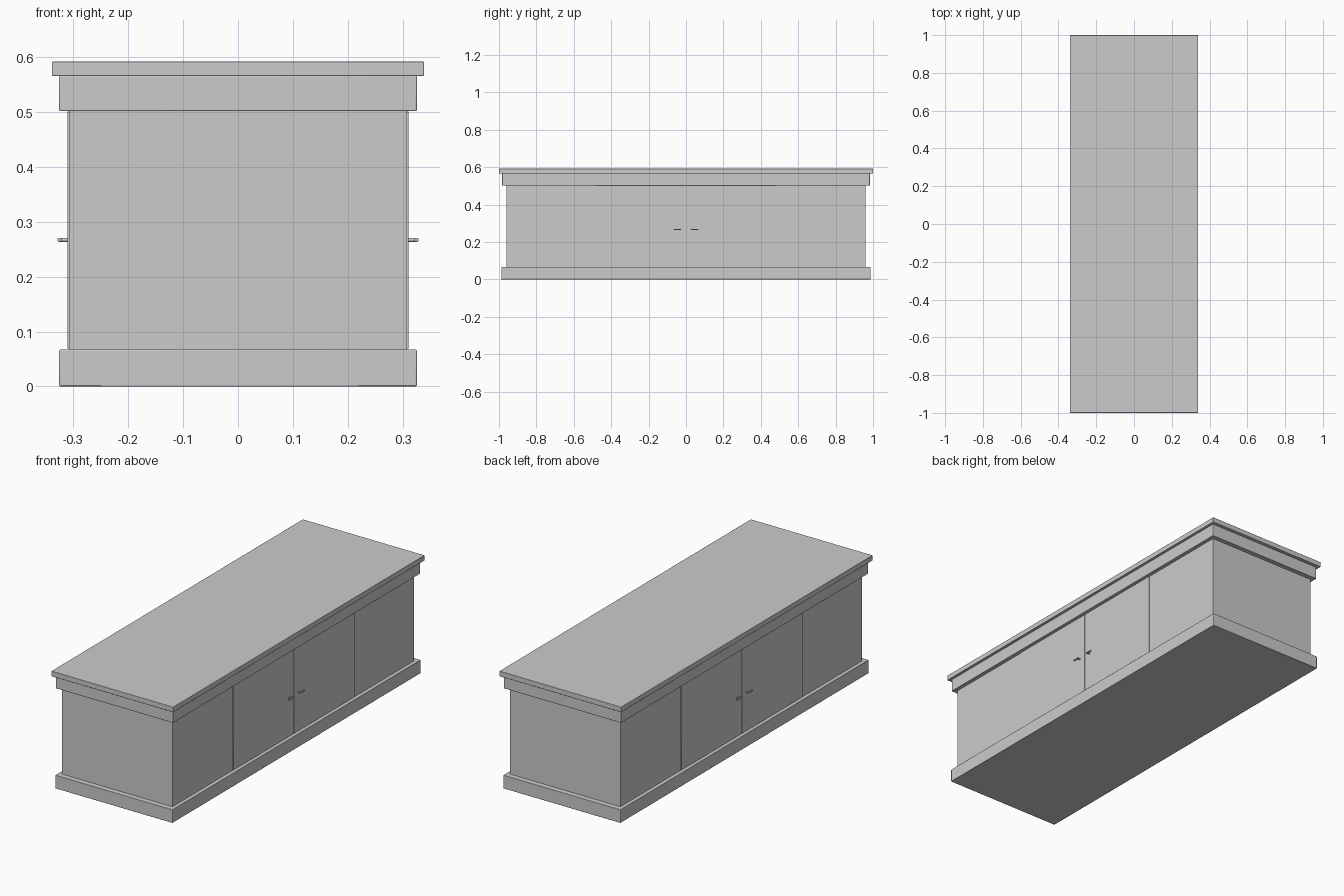
import bpy, bmesh
from mathutils import Matrix, Vector

if "Cube" in bpy.data.objects:
    bpy.data.objects.remove(bpy.data.objects["Cube"])


def finish(obj, bevel, mirror):
    # Doors and handles repeat on both long sides and both halves
    if mirror:
        m = obj.modifiers.new("mirror", 'MIRROR')
        m.use_axis = (True, True, False)
        m.use_mirror_merge = False
    if bevel:
        b = obj.modifiers.new("bevel", 'BEVEL')
        b.width = bevel
        b.segments = 2
        b.limit_method = 'ANGLE'
    bpy.ops.object.select_all(action='DESELECT')
    obj.select_set(True)
    bpy.context.view_layer.objects.active = obj
    bpy.ops.object.shade_smooth_by_angle()


def new_object(name, bm, bevel=0.0, mirror=False):
    mesh = bpy.data.meshes.new(name)
    bm.to_mesh(mesh)
    bm.free()
    obj = bpy.data.objects.new(name, mesh)
    bpy.context.collection.objects.link(obj)
    finish(obj, bevel, mirror)
    return obj


def box(name, lo, hi, bevel=0.0, mirror=False):
    lo, hi = Vector(lo), Vector(hi)
    bm = bmesh.new()
    mat = Matrix.Translation((lo + hi) / 2) @ Matrix.Diagonal((*(hi - lo), 1))
    bmesh.ops.create_cube(bm, size=1, matrix=mat)
    return new_object(name, bm, bevel, mirror)


def slab(name, x, y, z0, z1, bevel=0.0):
    return box(name, (-x, -y, z0), (x, y, z1), bevel)


# Cabinet carcass, plinth, frieze and overhanging top
slab("plinth", 0.326, 0.987, 0.0, 0.067, 0.002)
slab("carcass", 0.307, 0.96, 0.066, 0.503)
slab("frieze", 0.326, 0.983, 0.502, 0.567, 0.002)
slab("top_board", 0.339, 1.0, 0.566, 0.592, 0.0015)

# Pairs of doors standing slightly proud of both long sides
box("doors", (0.305, 0.0025, 0.069), (0.311, 0.482, 0.501), 0.0008, True)

# Handles: round stem on the door carrying a short horizontal bar
bm = bmesh.new()
bmesh.ops.create_cone(
    bm, cap_ends=True, segments=16, radius1=0.0035, radius2=0.0035, depth=0.016,
    matrix=Matrix.Translation((0.318, 0.036, 0.267)) @ Matrix.Rotation(1.5707963, 4, 'Y'))
new_object("handle_stems", bm, 0, True)
box("handle_bars", (0.322, 0.028, 0.2635), (0.329, 0.064, 0.2705), 0.002, True)
